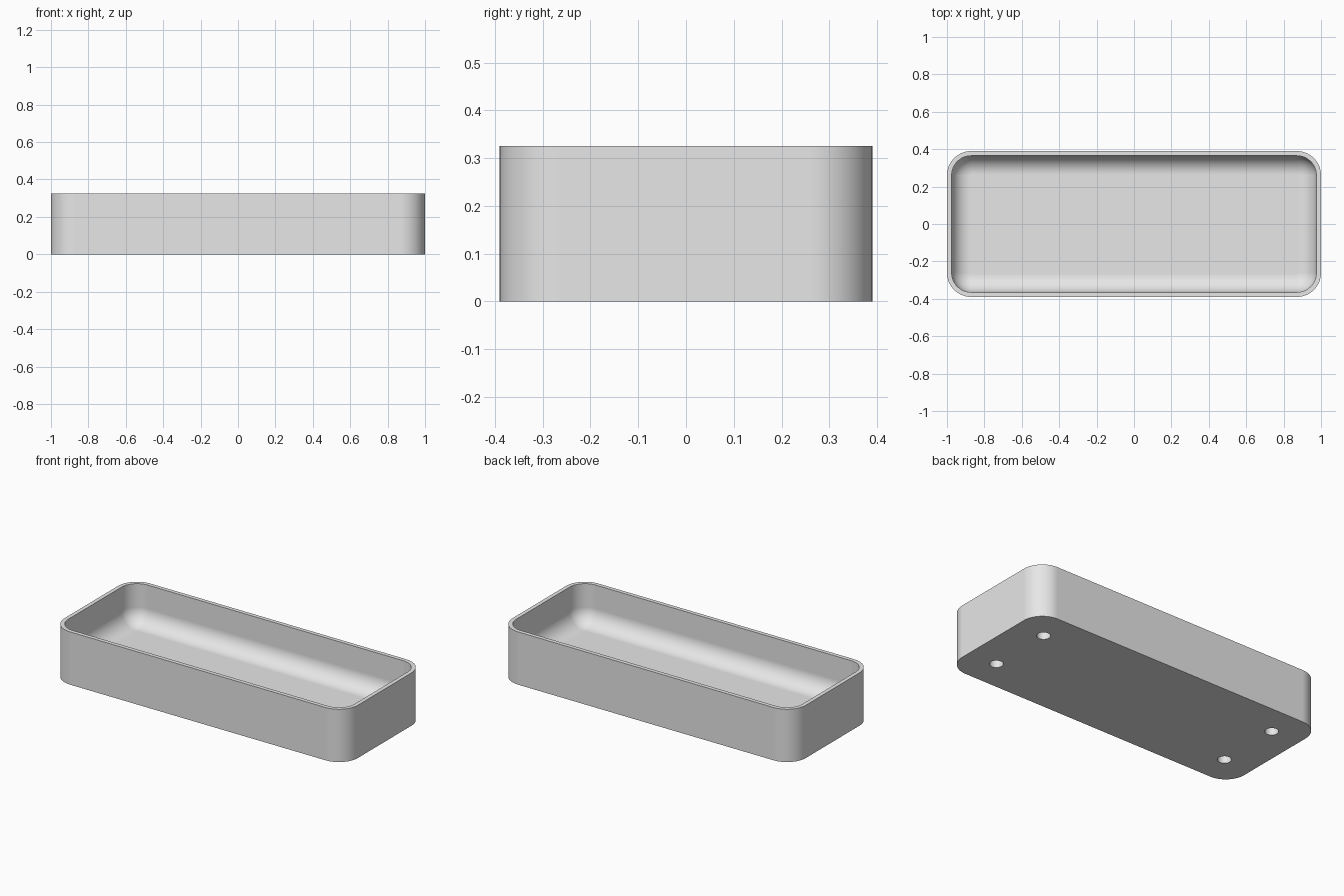
import bpy
import bmesh
import math

cube = bpy.data.objects.get("Cube")
if cube:
    bpy.data.objects.remove(cube, do_unlink=True)

HALF_X, HALF_Y, HEIGHT = 1.0, 0.39, 0.325
CORNER, WALL, FLOOR, FILLET = 0.13, 0.025, 0.08, 0.1
CORNER_STEPS, FILLET_STEPS = 16, 12

grey = bpy.data.materials.new("plain grey")
grey.use_nodes = True
grey.diffuse_color = (0.8, 0.8, 0.8, 1)
grey.node_tree.nodes["Principled BSDF"].inputs["Base Color"].default_value = (0.8, 0.8, 0.8, 1)


def make_object(name, bm):
    bmesh.ops.recalc_face_normals(bm, faces=bm.faces)
    mesh = bpy.data.meshes.new(name)
    bm.to_mesh(mesh)
    bm.free()
    mesh.materials.append(grey)
    obj = bpy.data.objects.new(name, mesh)
    bpy.context.collection.objects.link(obj)
    return obj


def rounded_ring(bm, inset, z):
    """Rounded rectangle moved inwards by inset, at height z."""
    radius = CORNER - inset
    ring = []
    for quarter, (sx, sy) in enumerate([(1, 1), (-1, 1), (-1, -1), (1, -1)]):
        for i in range(CORNER_STEPS + 1):
            a = (quarter + i / CORNER_STEPS) * math.pi / 2
            ring.append(bm.verts.new((sx * (HALF_X - CORNER) + radius * math.cos(a),
                                      sy * (HALF_Y - CORNER) + radius * math.sin(a), z)))
    return ring


# Tray shell: outer wall, rim, inner wall and rounded floor edge
profile = [(0, 0), (0, HEIGHT), (WALL, HEIGHT)]
for i in range(FILLET_STEPS + 1):
    a = i / FILLET_STEPS * math.pi / 2
    profile.append((WALL + FILLET * (1 - math.cos(a)), FLOOR + FILLET * (1 - math.sin(a))))

bm = bmesh.new()
rings = [rounded_ring(bm, inset, z) for inset, z in profile]
for low, high in zip(rings, rings[1:]):
    for i in range(len(low)):
        j = (i + 1) % len(low)
        bm.faces.new((low[i], low[j], high[j], high[i]))
bm.faces.new(rings[0])
bm.faces.new(rings[-1])
tray = make_object("tray", bm)

# Four blind round sockets in the underside
bm = bmesh.new()
for sx in (-1, 1):
    for sy in (-1, 1):
        made = bmesh.ops.create_cone(bm, cap_ends=True, segments=32,
                                     radius1=0.038, radius2=0.038, depth=0.1)
        bmesh.ops.translate(bm, verts=made["verts"], vec=(sx * 0.81, sy * 0.2, 0))
cutter = make_object("socket_cutter", bm)
cutter.hide_render = True

cut = tray.modifiers.new("sockets", 'BOOLEAN')
cut.operation = 'DIFFERENCE'
cut.solver = 'EXACT'
cut.object = cutter
bpy.ops.object.select_all(action='DESELECT')
tray.select_set(True)
bpy.context.view_layer.objects.active = tray
bpy.ops.object.modifier_apply(modifier=cut.name)
bpy.data.objects.remove(cutter, do_unlink=True)

# Smooth curves, sharp edges, clean flat faces
bpy.ops.object.shade_smooth_by_angle(angle=math.radians(35))
weighted = tray.modifiers.new("clean_shading", 'WEIGHTED_NORMAL')
weighted.keep_sharp = True
